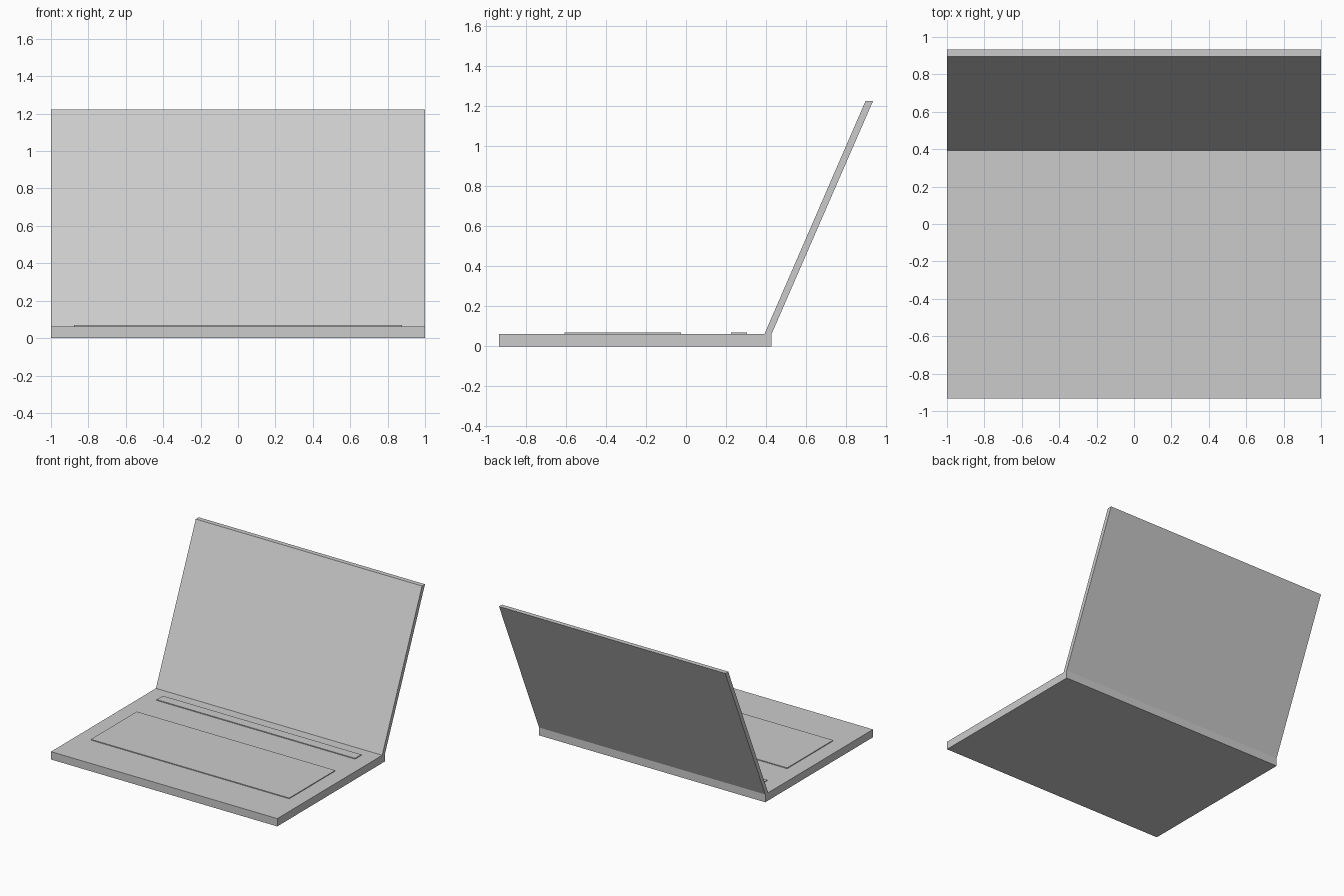
import bpy

if "Cube" in bpy.data.objects:
    bpy.data.objects.remove(bpy.data.objects["Cube"])


def side_profile(name, profile, half_width):
    """Extrude a closed (y, z) outline along x, centred on x = 0."""
    n = len(profile)
    verts = [(x, y, z) for x in (-half_width, half_width) for y, z in profile]
    faces = [tuple(reversed(range(n))), tuple(range(n, 2 * n))]
    faces += [(i, (i + 1) % n, (i + 1) % n + n, i + n) for i in range(n)]
    mesh = bpy.data.meshes.new(name)
    mesh.from_pydata(verts, [], faces)
    obj = bpy.data.objects.new(name, mesh)
    bpy.context.collection.objects.link(obj)
    return obj


def box_profile(y0, y1, z0, z1):
    return [(y0, z0), (y1, z0), (y1, z1), (y0, z1)]


DECK = 0.0625      # top of the base
RAISED = 0.069     # top of the raised panels
PANEL_HALF = 0.877

# Base slab
side_profile("base", box_profile(-0.9325, 0.4275, 0, DECK), 1)

# Leaning screen lid, cut level at top and bottom
side_profile("screen_lid", [(0.392, DECK), (0.4275, DECK),
                            (0.9325, 1.2225), (0.895, 1.2225)], 1)

# Raised keyboard panel and the narrow strip behind it
side_profile("keyboard_panel", box_profile(-0.605, -0.025, DECK, RAISED), PANEL_HALF)
side_profile("hinge_strip", box_profile(0.225, 0.305, DECK, RAISED), PANEL_HALF)
